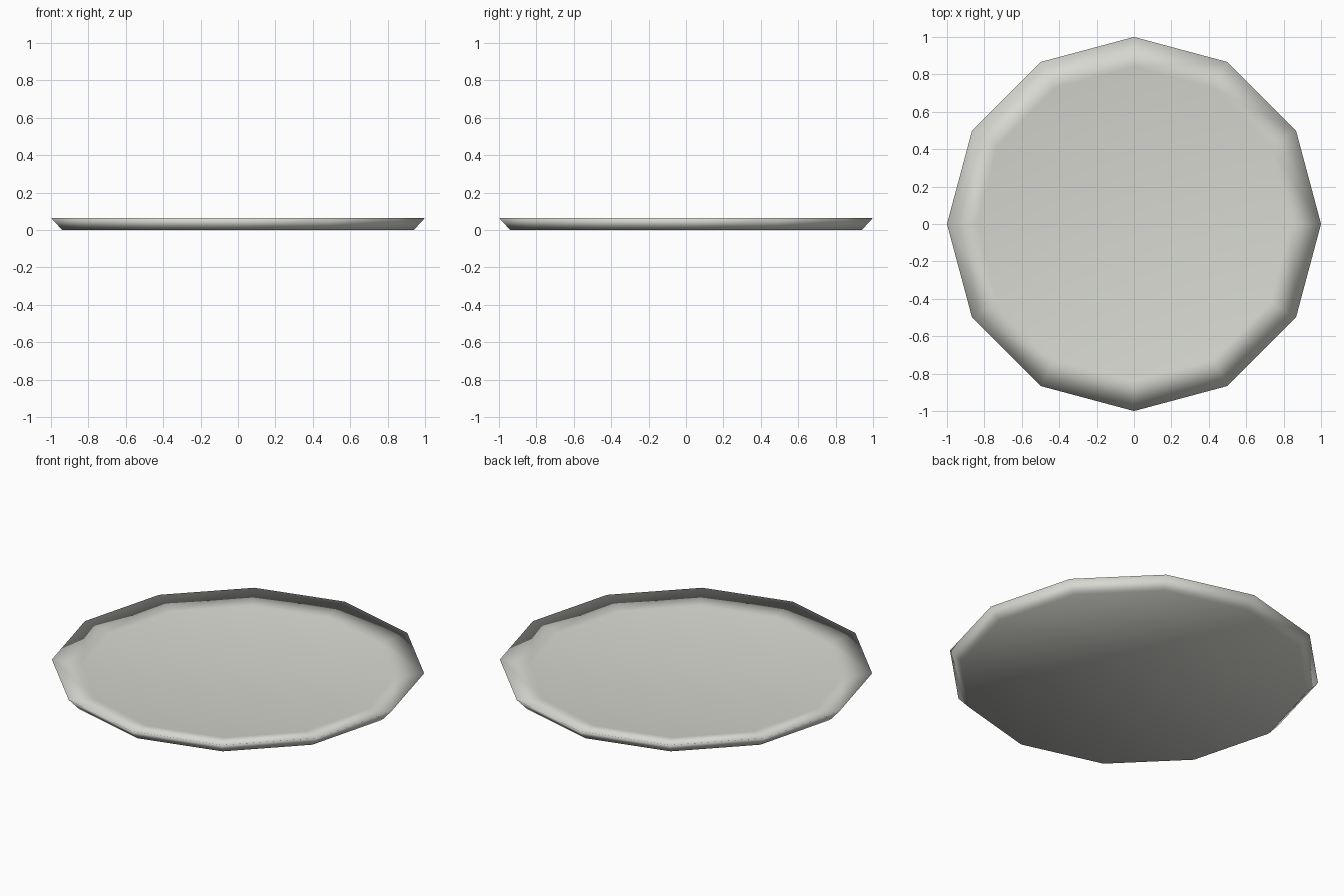
import bpy, bmesh, math

if "Cube" in bpy.data.objects:
    bpy.data.objects.remove(bpy.data.objects["Cube"])

SIDES = 12
# profile rings from the underside, over the rim, to the shallow dish floor: (radius, height)
PROFILE = [(0.94, 0.0), (1.0, 0.065), (0.84, 0.035)]

mat = bpy.data.materials.new("pale warm grey")
mat.diffuse_color = (0.68, 0.69, 0.64, 1)
mat.use_nodes = True
mat.node_tree.nodes["Principled BSDF"].inputs["Base Color"].default_value = mat.diffuse_color

# plate: twelve-sided lathed rings, capped below and inside
bm = bmesh.new()
rings = []
for r, z in PROFILE:
    rings.append([bm.verts.new((r * math.cos(2 * math.pi * i / SIDES),
                                r * math.sin(2 * math.pi * i / SIDES), z))
                  for i in range(SIDES)])
for a, b in zip(rings, rings[1:]):
    for i in range(SIDES):
        j = (i + 1) % SIDES
        bm.faces.new((a[i], a[j], b[j], b[i]))
bm.faces.new(rings[0][::-1])
bm.faces.new(rings[-1])
bmesh.ops.recalc_face_normals(bm, faces=bm.faces[:])
for f in bm.faces:
    f.smooth = True

mesh = bpy.data.meshes.new("plate")
bm.to_mesh(mesh)
bm.free()
mesh.materials.append(mat)
plate = bpy.data.objects.new("plate", mesh)
bpy.context.collection.objects.link(plate)
